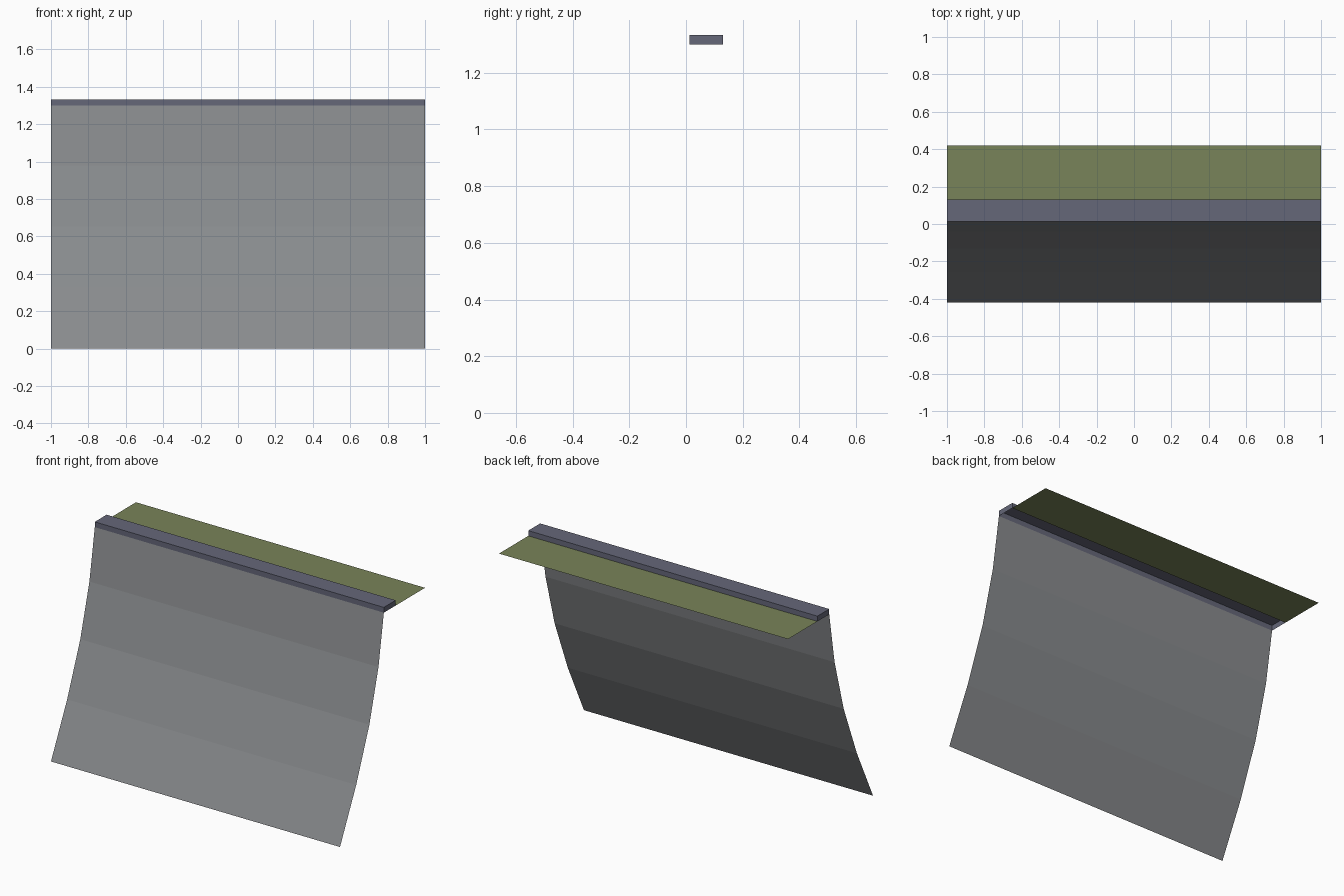
import bpy

if "Cube" in bpy.data.objects:
    bpy.data.objects.remove(bpy.data.objects["Cube"])


def colour(obj, name, rgb):
    mat = bpy.data.materials.new(name)
    mat.diffuse_color = (*rgb, 1)
    mat.use_nodes = True
    mat.node_tree.nodes["Principled BSDF"].inputs["Base Color"].default_value = mat.diffuse_color
    obj.data.materials.append(mat)


def strip(name, profile):
    """Sweep an open (y, z) profile across the full width."""
    verts = [(x, y, z) for y, z in profile for x in (-1, 1)]
    faces = [(2 * i, 2 * i + 1, 2 * i + 3, 2 * i + 2)
             for i in range(len(profile) - 1)]
    mesh = bpy.data.meshes.new(name)
    mesh.from_pydata(verts, [], faces)
    obj = bpy.data.objects.new(name, mesh)
    bpy.context.collection.objects.link(obj)
    return obj


# Curved retaining wall face, leaning back to the ledge
wall = strip("wall_face", [(-0.42, 0), (-0.26, 0.327), (-0.13, 0.654),
                           (-0.04, 0.98), (0.013, 1.30)])
colour(wall, "stone", (0.25, 0.26, 0.27))

# Coping kerb: front, top and back, open underneath, with closed ends
Y0, Y1, Z0, Z1 = 0.013, 0.13, 1.30, 1.333
kerb = strip("coping_kerb", [(Y0, Z0), (Y0, Z1), (Y1, Z1), (Y1, Z0)])
mesh = kerb.data
ends = [tuple(f.vertices) for f in mesh.polygons] + [(0, 2, 4, 6), (7, 5, 3, 1)]
points = [tuple(v.co) for v in mesh.vertices]
mesh.clear_geometry()
mesh.from_pydata(points, [], ends)
colour(kerb, "kerb_blue_grey", (0.13, 0.135, 0.19))

# Grass verge behind the kerb
grass = strip("grass_verge", [(Y1, Z0), (0.42, Z0)])
colour(grass, "grass", (0.19, 0.23, 0.10))
